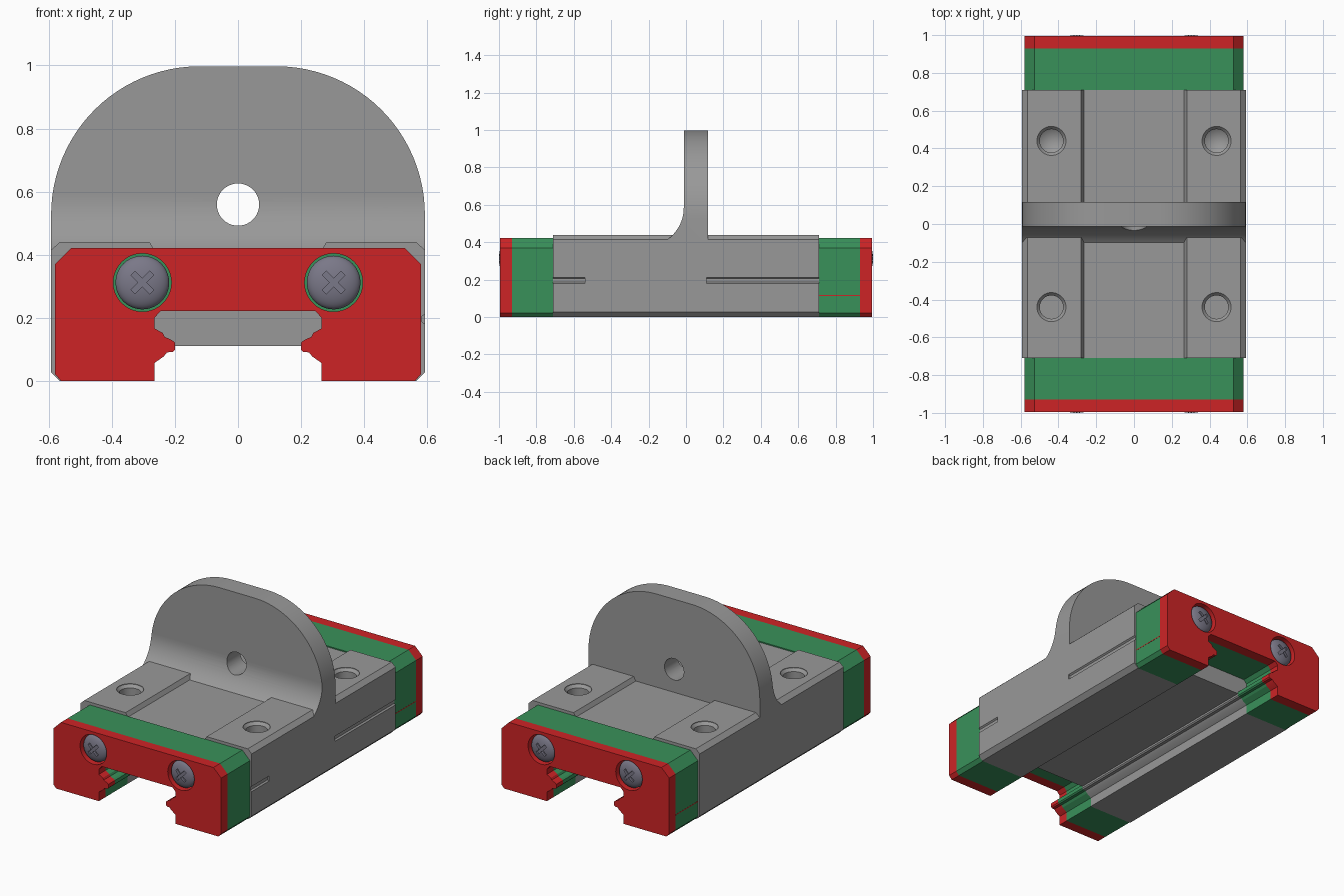
import bpy, bmesh, math
from mathutils import Matrix, Vector

if "Cube" in bpy.data.objects:
    bpy.data.objects.remove(bpy.data.objects["Cube"], do_unlink=True)


def material(name, rgb):
    lin = [((c / 255 + 0.055) / 1.055) ** 2.4 for c in rgb]
    m = bpy.data.materials.new(name)
    m.use_nodes = True
    m.diffuse_color = (*lin, 1)
    bsdf = next(n for n in m.node_tree.nodes if n.type == 'BSDF_PRINCIPLED')
    bsdf.inputs["Base Color"].default_value = (*lin, 1)
    return m


STEEL = material("steel grey", (153, 153, 153))
GREEN = material("cap green", (57, 145, 90))
RED = material("seal red", (206, 36, 38))
SCREW = material("screw blue grey", (122, 120, 136))


def finish(bm, name, mat):
    bmesh.ops.recalc_face_normals(bm, faces=bm.faces)
    me = bpy.data.meshes.new(name)
    bm.to_mesh(me)
    bm.free()
    ob = bpy.data.objects.new(name, me)
    bpy.context.collection.objects.link(ob)
    if mat:
        me.materials.append(mat)
    return ob


def prism(name, pts, a, b, mat=None, axis='Y'):
    """Extrude a profile: (x, z) points along y, or (y, z) points along x."""
    bm = bmesh.new()
    place = (lambda p, t: (p[0], t, p[1])) if axis == 'Y' else (lambda p, t: (t, p[0], p[1]))
    lo = [bm.verts.new(place(p, a)) for p in pts]
    hi = [bm.verts.new(place(p, b)) for p in pts]
    bm.faces.new(lo)
    bm.faces.new(hi)
    n = len(pts)
    for i in range(n):
        j = (i + 1) % n
        bm.faces.new((lo[i], lo[j], hi[j], hi[i]))
    return finish(bm, name, mat)


def lathe(name, profile, matrix, mat=None, n=40):
    """Revolve (radius, height) points around local z; ends close to poles."""
    bm = bmesh.new()
    rings = []
    for r, h in profile:
        k = 1 if r == 0 else n
        rings.append([bm.verts.new(matrix @ Vector((r * math.cos(2 * math.pi * i / n),
                      r * math.sin(2 * math.pi * i / n), h))) for i in range(k)])
    for p, q in zip(rings, rings[1:]):
        for i in range(n):
            j = (i + 1) % n
            if len(p) == 1:
                bm.faces.new((p[0], q[i], q[j]))
            elif len(q) == 1:
                bm.faces.new((p[i], p[j], q[0]))
            else:
                bm.faces.new((p[i], p[j], q[j], q[i]))
    return finish(bm, name, mat)


def boolean(ob, cutter, op='DIFFERENCE'):
    mod = ob.modifiers.new("cut", 'BOOLEAN')
    mod.operation, mod.solver, mod.object = op, 'EXACT', cutter
    bpy.context.view_layer.objects.active = ob
    bpy.ops.object.modifier_apply(modifier=mod.name)
    bpy.data.objects.remove(cutter, do_unlink=True)


def smooth(ob):
    bpy.ops.object.select_all(action='DESELECT')
    ob.select_set(True)
    bpy.context.view_layer.objects.active = ob
    bpy.ops.object.shade_smooth_by_angle(angle=math.radians(30))


def mirrored(half):
    """Complete a +x half outline with its -x half."""
    return half + [(-x, z) for x, z in reversed(half)]


# Rail channel wall, bottom to top, with the inward ridge
wall = [(0.265, 0), (0.265, 0.057), (0.235, 0.078), (0.225, 0.091), (0.207, 0.092), (0.2, 0.099)]
wall_top = [(0.2, 0.122), (0.21, 0.13), (0.232, 0.14), (0.238, 0.152), (0.265, 0.167),
            (0.265, 0.2), (0.245, 0.222)]

# Carriage body
body = prism("carriage_body", mirrored(
    [(0.2, 0.111)] + wall[::-1] + [(0.565, 0), (0.592, 0.027), (0.592, 0.415),
                                   (0.565, 0.44), (0.28, 0.44), (0.265, 0.415)]),
    -0.71, 0.71, STEEL)

# Threaded mounting holes; the rear pair ends in a drill cone
for sx in (-1, 1):
    for sy in (-1, 1):
        tip = 0.16 if sy > 0 else 0.2
        boolean(body, lathe("hole_cutter",
                [(0, 0.5), (0.077, 0.5), (0.077, 0.437), (0.062, 0.42), (0.062, 0.2), (0, tip)],
                Matrix.Translation((sx * 0.437, sy * 0.44, 0))))

# Shallow grooves along one side
for y0, y1 in ((0.11, 0.75), (-0.75, -0.54)):
    boolean(body, prism("groove_cutter",
            [(0.61, 0.212), (0.592, 0.212), (0.583, 0.205), (0.583, 0.187), (0.592, 0.18),
             (0.61, 0.18)], y0, y1))
smooth(body)

# Upright plate: side profile with a front fillet, trimmed to a rounded outline
R, zc = 0.21, 0.585
fillet = [(-0.012 - R + R * math.cos(a), zc - R * math.sin(a))
          for a in [math.asin(0.17 / R) * i / 12 for i in range(13)]]
plate = prism("upright_plate", [(0.117, 0.38), (0.117, 1.1), (-0.012, 1.1)] + fillet
              + [(fillet[-1][0], 0.38)], -0.7, 0.7, STEEL, axis='X')
arc = [(0.122 + 0.47 * math.cos(a), 0.527 + 0.47 * math.sin(a))
       for a in [math.pi / 2 * i / 24 for i in range(25)]]
boolean(plate, prism("outline_cutter", mirrored([(0.592, 0.3)] + arc), -0.5, 0.5), 'INTERSECT')
boolean(plate, lathe("eye_cutter", [(0, -0.5), (0.067, -0.5), (0.067, 0.5), (0, 0.5)],
                     Matrix.Translation((0, 0, 0.559)) @ Matrix.Rotation(math.pi / 2, 4, 'X')))
smooth(plate)

# End caps, end seals and screws at both ends
cap_outline = mirrored(wall_top[::-1] + wall[::-1]
                       + [(0.56, 0), (0.58, 0.022), (0.58, 0.37), (0.527, 0.422)])
w, l = 0.009, 0.042
cross = [(l, -w), (l, w), (w, w), (w, l), (-w, l), (-w, w),
         (-l, w), (-l, -w), (-w, -w), (-w, -l), (w, -l), (w, -w)]
c = math.sqrt(0.5)
dome = [(0.085 * math.sin(t), 0.965 + 0.035 * math.cos(t))
        for t in [math.pi / 2 * i / 10 for i in range(11)]]
for label, s in (("front", -1), ("rear", 1)):
    prism(label + "_end_cap", cap_outline, s * 0.71, s * 0.93, GREEN)
    seal = prism(label + "_end_seal", cap_outline, s * 0.93, s * 0.995, RED)
    for side, sx in (("right", -1), ("left", 1)):
        x, z = sx * 0.303, 0.312
        out = Matrix.Translation((x, 0, z)) @ Matrix.Rotation(-s * math.pi / 2, 4, 'X')
        boolean(seal, lathe("screw_hole_cutter",
                            [(0, 0.9), (0.092, 0.9), (0.092, 1.1), (0, 1.1)], out))
        screw = lathe(f"{label}_{side}_screw", dome + [(0.085, 0.925), (0, 0.925)], out, SCREW)
        boolean(screw, prism("cross_cutter", [(x + c * (u - v), z + c * (u + v)) for u, v in cross],
                             s * 0.984, s * 1.1))
        smooth(screw)
    smooth(seal)

# Thin red seam lines on the rear cap sides
for side, sx in (("right", -1), ("left", 1)):
    prism(side + "_seam_line", [(sx * 0.577, 0.113), (sx * 0.581, 0.113),
                                (sx * 0.581, 0.118), (sx * 0.577, 0.118)], 0.71, 0.93, RED)
